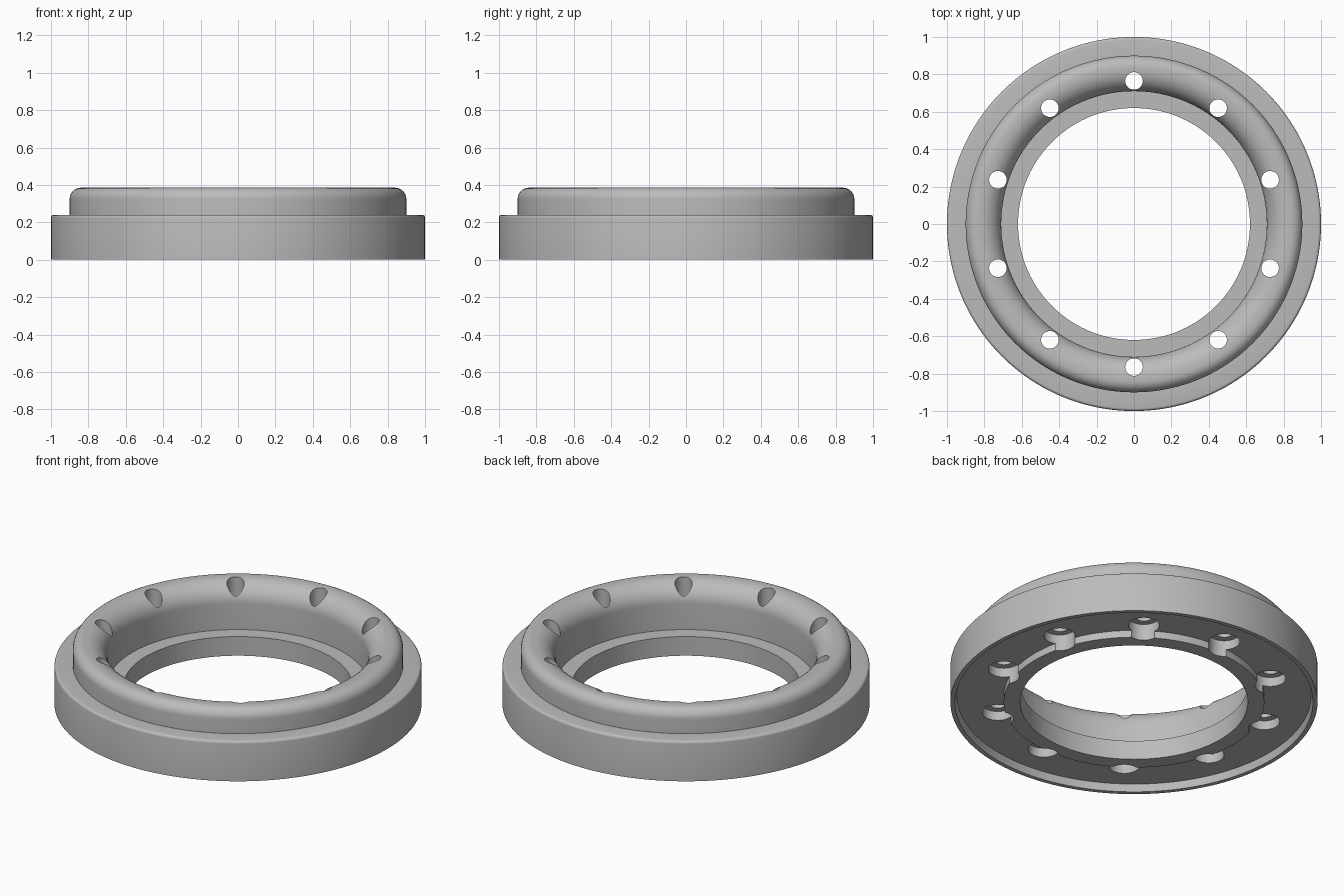
import bpy, bmesh
from math import sin, cos, pi, radians
from mathutils import Matrix, Vector

cube = bpy.data.objects.get("Cube")
if cube:
    bpy.data.objects.remove(cube, do_unlink=True)

grey = bpy.data.materials.new("satin_grey")
grey.use_nodes = True
colour = (0.5, 0.5, 0.5, 1)
grey.diffuse_color = colour
grey.node_tree.nodes["Principled BSDF"].inputs["Base Color"].default_value = colour


def arc(r, z, radius, start, end, steps):
    """Rounded corner of a profile, angles in degrees."""
    angles = [radians(start + (end - start) * i / steps) for i in range(steps + 1)]
    return [(r + radius * cos(a), z + radius * sin(a)) for a in angles]


def lathe(bm, profile, sides, matrix=Matrix(), closed=True):
    """Turn an (r, z) profile around z; an open profile gets end caps."""
    rings = []
    for r, z in profile:
        angles = [2 * pi * i / sides for i in range(sides)]
        rings.append([bm.verts.new(matrix @ Vector((r * cos(a), r * sin(a), z)))
                      for a in angles])
    count = len(rings)
    for k in range(count if closed else count - 1):
        low, high = rings[k], rings[(k + 1) % count]
        for i in range(sides):
            j = (i + 1) % sides
            bm.faces.new((low[i], low[j], high[j], high[i]))
    if not closed:
        bm.faces.new(rings[0][::-1])
        bm.faces.new(rings[-1])


def finish(bm, name):
    bmesh.ops.recalc_face_normals(bm, faces=bm.faces[:])
    mesh = bpy.data.meshes.new(name)
    bm.to_mesh(mesh)
    bm.free()
    mesh.materials.append(grey)
    obj = bpy.data.objects.new(name, mesh)
    bpy.context.collection.objects.link(obj)
    return obj


# Flanged ring: underside channel, outer flange, raised crown, bore ledge
section = [(0.62, 0), (0.71, 0), (0.71, 0.043), (0.965, 0.043), (0.975, 0), (1, 0)]
section += arc(0.985, 0.225, 0.015, 0, 90, 4)
section += [(0.9, 0.24)]
section += arc(0.84, 0.325, 0.06, 0, 90, 8)
section += arc(0.825, 0.27, 0.115, 90, 180, 12)
section += [(0.71, 0.115), (0.62, 0.115)]
bm = bmesh.new()
lathe(bm, section, 160)
ring = finish(bm, "flanged_ring")

# Ten counterbored bolt holes
bm = bmesh.new()
bolt = [(0.085, -0.1), (0.085, 0.098), (0.047, 0.098), (0.047, 0.5)]
for k in range(10):
    place = Matrix.Rotation(radians(90 + 36 * k), 4, "Z") @ Matrix.Translation((0.765, 0, 0))
    lathe(bm, bolt, 32, place, closed=False)
cutter = finish(bm, "bolt_hole_cutter")
cutter.hide_render = True

cut = ring.modifiers.new("bolt_holes", "BOOLEAN")
cut.operation = "DIFFERENCE"
cut.solver = "EXACT"
cut.object = cutter
bpy.ops.object.select_all(action="DESELECT")
ring.select_set(True)
bpy.context.view_layer.objects.active = ring
bpy.ops.object.modifier_apply(modifier=cut.name)
bpy.data.objects.remove(cutter, do_unlink=True)

bpy.ops.object.shade_smooth_by_angle(angle=radians(30))
